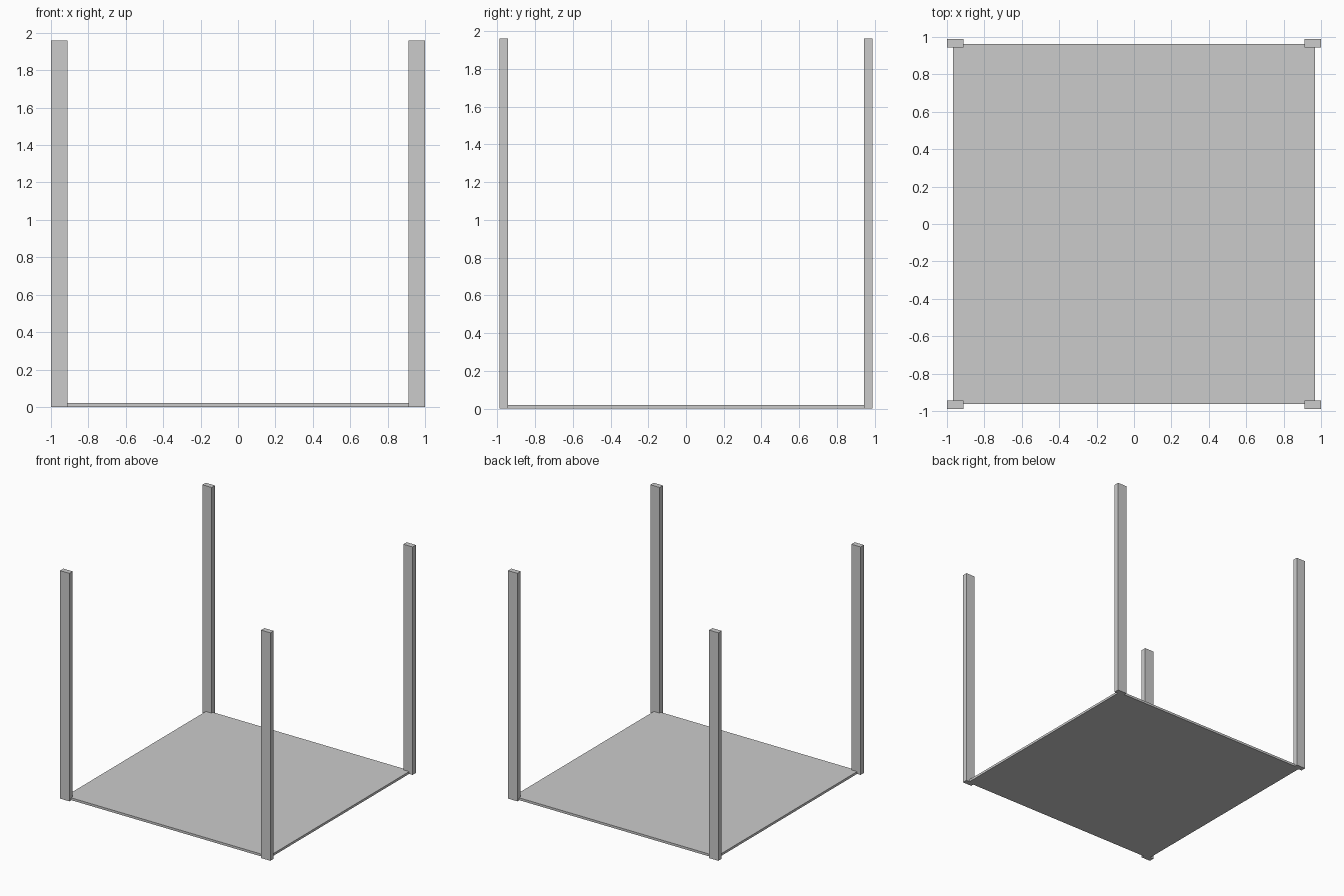
import bpy

if "Cube" in bpy.data.objects:
    bpy.data.objects.remove(bpy.data.objects["Cube"])


def box(name, x0, x1, y0, y1, z0, z1):
    bpy.ops.mesh.primitive_cube_add(size=1, location=((x0 + x1) / 2, (y0 + y1) / 2, (z0 + z1) / 2))
    ob = bpy.context.object
    ob.name = name
    ob.scale = (x1 - x0, y1 - y0, z1 - z0)
    bpy.ops.object.transform_apply(location=False, rotation=False, scale=True)
    return ob


# Thin base panel, its corners let into the posts
box("base_panel", -0.967, 0.967, -0.963, 0.963, 0.0, 0.02)

# Four upright corner posts
for sy, depth in ((-1, "front"), (1, "back")):
    for sx, side in ((-1, "left"), (1, "right")):
        xs = sorted((sx * 0.912, sx * 1.0))
        ys = sorted((sy * 0.944, sy * 0.989))
        box(f"{depth}_{side}_post", *xs, *ys, 0.0, 1.96)
